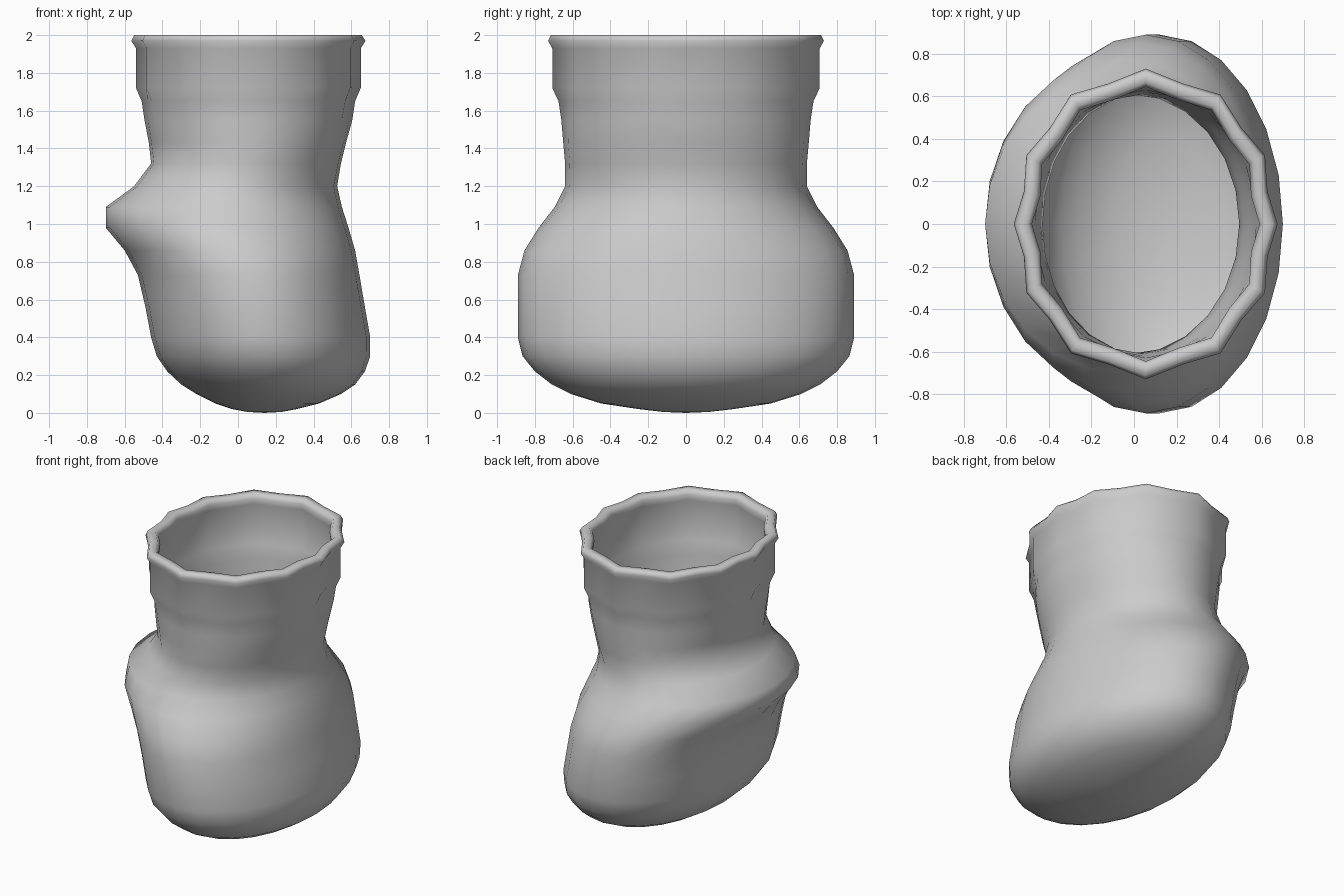
import bpy, bmesh, math

if "Cube" in bpy.data.objects:
    bpy.data.objects.remove(bpy.data.objects["Cube"])

SEG = 24  # twelve scallops around the rim, peak and valley each

# Outer profile, bottom to top: z, left x, right x, half depth, ruffle amount
OUTER = [
    (0.005, 0.05, 0.23, 0.12, 0), (0.02, -0.03, 0.31, 0.25, 0),
    (0.05, -0.12, 0.43, 0.45, 0), (0.10, -0.22, 0.545, 0.61, 0),
    (0.15, -0.30, 0.62, 0.71, 0), (0.22, -0.375, 0.672, 0.80, 0),
    (0.30, -0.43, 0.70, 0.865, 0), (0.40, -0.46, 0.70, 0.89, 0),
    (0.56, -0.49, 0.672, 0.89, 0), (0.73, -0.53, 0.643, 0.89, 0),
    (0.86, -0.60, 0.62, 0.855, 0), (0.98, -0.70, 0.585, 0.78, 0),
    (1.09, -0.70, 0.55, 0.695, 0), (1.20, -0.55, 0.525, 0.64, 0),
    (1.32, -0.46, 0.545, 0.64, 0), (1.43, -0.472, 0.572, 0.65, 0),
    (1.55, -0.495, 0.605, 0.66, 0.2), (1.65, -0.51, 0.62, 0.675, 0.6),
    (1.72, -0.54, 0.65, 0.708, 1), (1.93, -0.54, 0.65, 0.708, 1),
    (1.97, -0.565, 0.675, 0.73, 1), (2.00, -0.55, 0.655, 0.715, 1),
]


def inset(row, t):
    z, xl, xr, b, r = row
    return (z, xl + t, xr - t, b - t, r)


# Inner wall, top to bottom, thick at the rim and thin below
INNER = [(2.00, -0.50, 0.61, 0.665, 1), (1.97, -0.48, 0.59, 0.645, 1),
         (1.93, -0.485, 0.595, 0.65, 1)]
for row in reversed(OUTER[2:19]):
    z, xl, xr, b, r = inset(row, 0.03)
    INNER.append((z + 0.03 * max(0, 1 - z / 0.4), xl, xr, b, r))


def ring(bm, row):
    z, xl, xr, b, ruffle = row
    c, a = (xl + xr) / 2, (xr - xl) / 2
    w = min(1, max(0, (z - 1.2) / 0.45))  # ellipse low, fuller oval at the mouth
    verts = []
    for i in range(SEG):
        t = 2 * math.pi * i / SEG
        r = a + (b - a) * math.sin(t) ** 2
        k = 1 - (0.055 * ruffle if i % 2 else 0)
        x = (a * (1 - w) + r * w) * math.cos(t) * k
        y = (b * (1 - w) + r * w) * math.sin(t) * k
        verts.append(bm.verts.new((c + x, y, z)))
    return verts


# Hollow jar with bulging side lip and scalloped mouth
bm = bmesh.new()
rings = [ring(bm, row) for row in OUTER + INNER]
for lo, hi in zip(rings, rings[1:]):
    for i in range(SEG):
        j = (i + 1) % SEG
        bm.faces.new((lo[i], lo[j], hi[j], hi[i]))

# Close the underside and the inside floor
for loop, z, flip in ((rings[0], 0.0, True), (rings[-1], 0.045, False)):
    cx = sum(v.co.x for v in loop) / SEG
    pole = bm.verts.new((cx, 0, z))
    for i in range(SEG):
        j = (i + 1) % SEG
        bm.faces.new((loop[j], loop[i], pole) if flip else (loop[i], loop[j], pole))

bmesh.ops.recalc_face_normals(bm, faces=bm.faces)
for f in bm.faces:
    f.smooth = True
mesh = bpy.data.meshes.new("jar")
bm.to_mesh(mesh)
bm.free()
jar = bpy.data.objects.new("jar", mesh)
bpy.context.collection.objects.link(jar)
